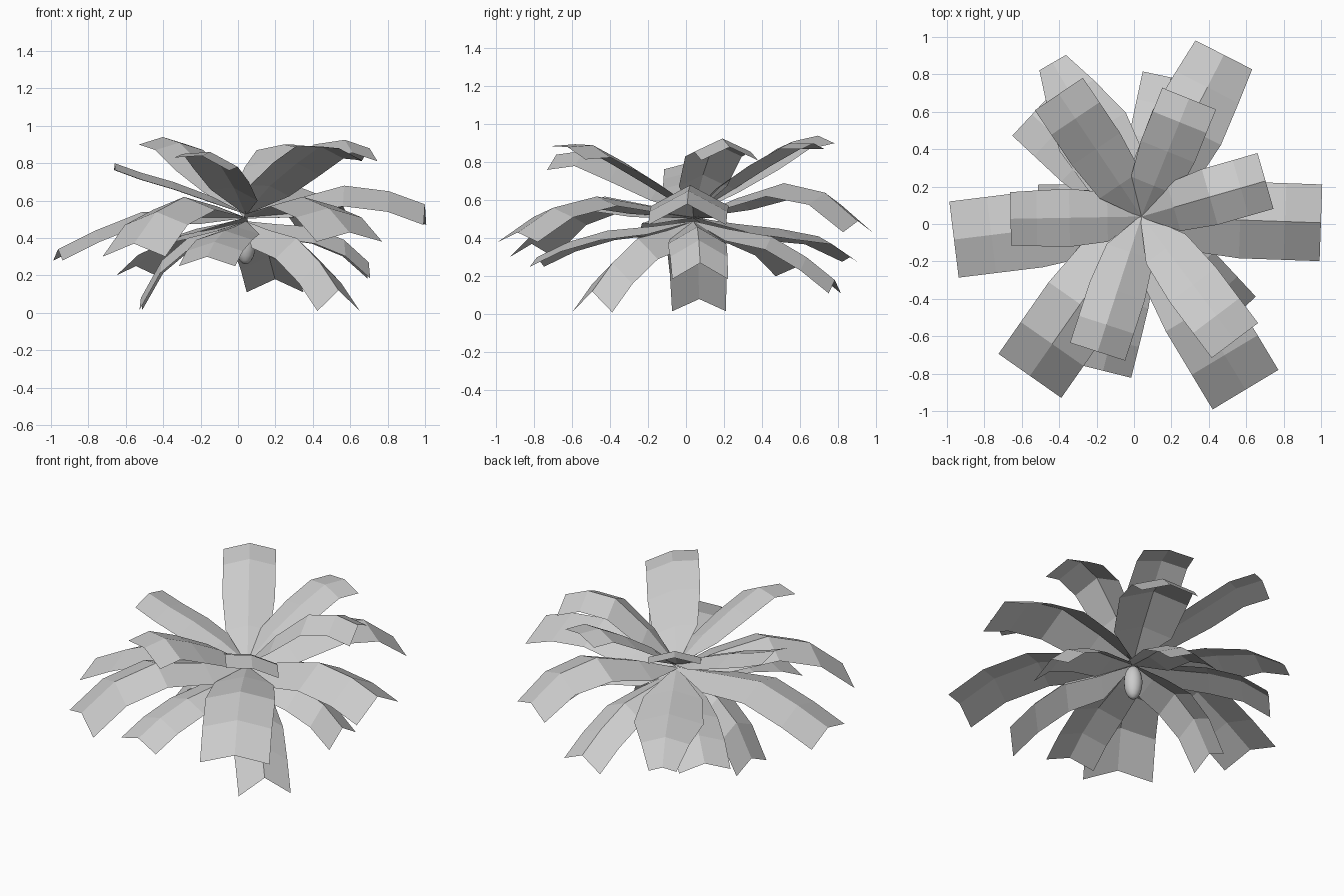
import bpy
import bmesh
from math import cos, sin, radians
from mathutils import Vector

cube = bpy.data.objects.get("Cube")
if cube:
    bpy.data.objects.remove(cube, do_unlink=True)


def make_material(name, value):
    mat = bpy.data.materials.new(name)
    mat.use_nodes = True
    colour = (value, value, value, 1)
    mat.diffuse_color = colour
    mat.node_tree.nodes["Principled BSDF"].inputs["Base Color"].default_value = colour
    return mat


grey = make_material("light grey", 0.6)
CENTRE = Vector((0.04, 0.04, 0))
STATIONS = (0.0, 0.26, 0.55, 0.8, 1.0)   # positions of the cross creases


def make_leaf(name, base, half_width, angle, reach, bend, late, tip, fold, taper=1.0, roll=0.0):
    """Arched strip folded along its midrib; roll lowers one edge and lifts the other."""
    a = radians(angle)
    out = Vector((cos(a), sin(a), 0))
    side = Vector((-sin(a), cos(a), 0))
    heights = (base, base + 0.55 * (bend - base), bend, late, tip)
    widths = (0.05, 0.85, 1.0, (1 + taper) / 2, taper)
    bm = bmesh.new()
    rows = []
    for f, w, z in zip(STATIONS, widths, heights):
        mid = CENTRE + out * (f * reach) + Vector((0, 0, z))
        row = []
        for s in (-1, 0, 1):
            p = mid + side * (s * w * half_width)
            p.z -= w * (abs(s) * fold + s * roll)
            row.append(bm.verts.new(p))
        rows.append(row)
    for r, q in zip(rows, rows[1:]):
        for k in range(2):
            bm.faces.new((r[k], q[k], q[k + 1], r[k + 1]))
    mesh = bpy.data.meshes.new(name)
    bm.to_mesh(mesh)
    bm.free()
    mesh.materials.append(grey)
    obj = bpy.data.objects.new(name, mesh)
    bpy.context.collection.objects.link(obj)


# Each leaf: direction, reach, midrib height at bend, late crease and tip, edge drop,
# then optional tip taper and roll
upper = [
    (16, 0.69, 0.90, 0.925, 0.88, 0.07),
    (68, 0.68, 0.81, 0.90, 0.90, 0.03),
    (124, 0.79, 0.80, 0.91, 0.94, 0.04),
    (181, 0.70, 0.70, 0.75, 0.80, 0.04, 0.92),
    (252, 0.76, 0.78, 0.86, 0.84, 0.045, 1.0, 0.035),
    (307, 0.83, 0.80, 0.89, 0.88, 0.03, 1.0, 0.035),
]
middle = [
    (358, 0.96, 0.68, 0.65, 0.58, 0.11),
    (63, 0.97, 0.69, 0.64, 0.49, 0.07, 0.83),
    (120, 0.95, 0.45, 0.41, 0.30, 0.06, 0.4),
    (187, 1.01, 0.54, 0.44, 0.34, 0.06),
    (235, 1.04, 0.62, 0.54, 0.37, 0.07),
    (301, 1.08, 0.62, 0.56, 0.43, 0.05),
]
lower = [
    (3, 0.66, 0.46, 0.39, 0.27, 0.09, 0.95),
    (78, 0.76, 0.41, 0.30, 0.18, 0.07),
    (137, 0.80, 0.42, 0.36, 0.25, 0.05),
    (177, 0.56, 0.40, 0.28, 0.08, 0.07, 0.92),
    (256, 0.85, 0.44, 0.38, 0.30, 0.05),
    (313, 0.73, 0.40, 0.27, 0.12, 0.11),
]

# Three rings of leaves: base height, half width
for ring, leaves, shape in (
    ("upper_leaf", upper, (0.53, 0.155)),
    ("middle_leaf", middle, (0.51, 0.205)),
    ("lower_leaf", lower, (0.49, 0.155)),
):
    for n, leaf in enumerate(leaves, 1):
        make_leaf(f"{ring}_{n}", *shape, *leaf)

# Hanging fruit under the crown
bpy.ops.mesh.primitive_uv_sphere_add(segments=16, ring_count=10, radius=1,
                                     location=CENTRE + Vector((0, 0, 0.37)))
fruit = bpy.context.object
fruit.name = "hanging_fruit"
fruit.scale = (0.055, 0.055, 0.11)
bpy.ops.object.transform_apply(location=False, rotation=False, scale=True)
bpy.ops.object.shade_smooth()
fruit.data.materials.append(grey)
